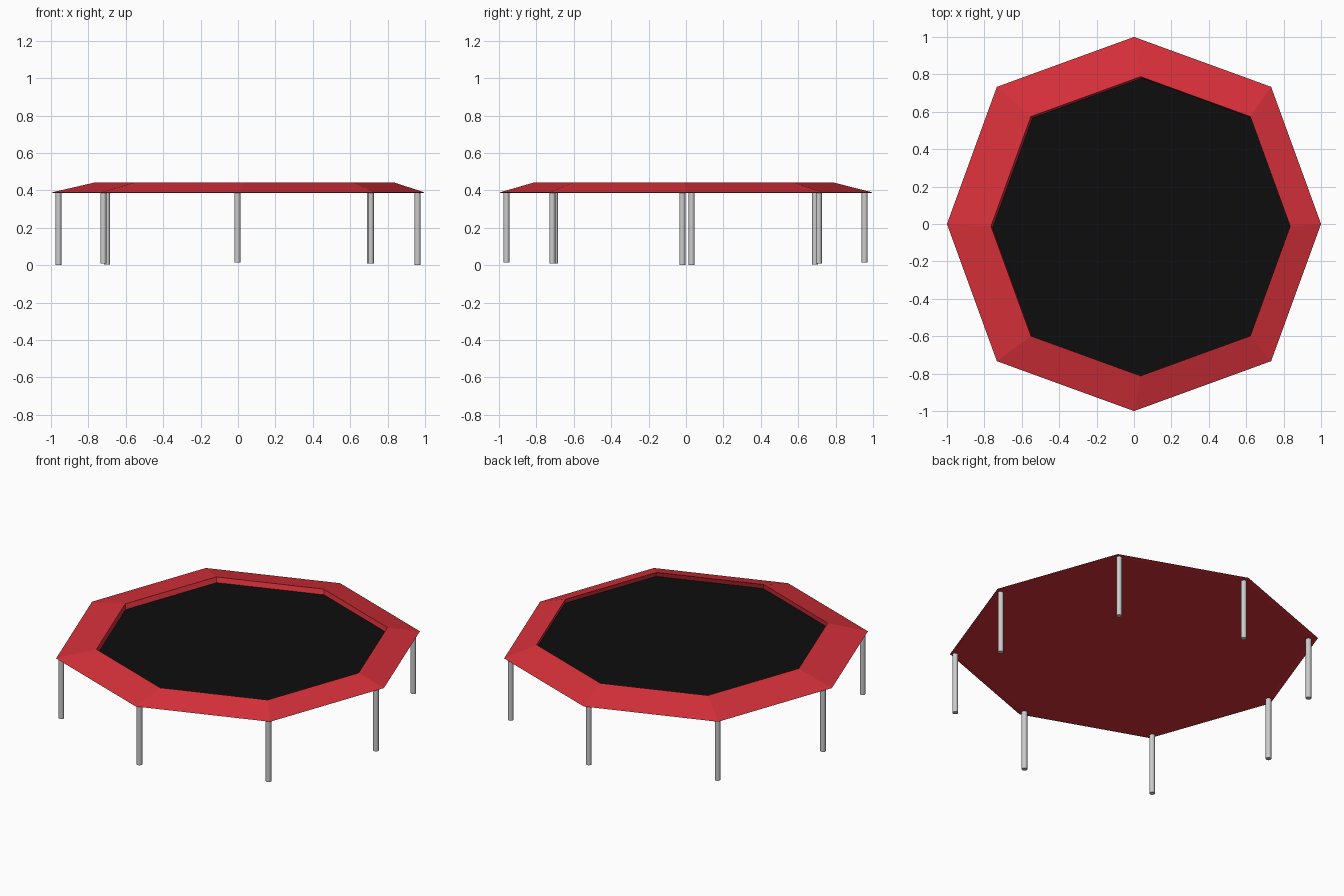
import bpy, bmesh
from math import sin, cos, pi

if "Cube" in bpy.data.objects:
    bpy.data.objects.remove(bpy.data.objects["Cube"])


def material(name, rgb):
    m = bpy.data.materials.new(name)
    m.diffuse_color = (*rgb, 1)
    m.use_nodes = True
    m.node_tree.nodes["Principled BSDF"].inputs["Base Color"].default_value = m.diffuse_color
    return m


def octagon(bm, scale, cx, cy, z):
    # eight corners, with the diagonal ones slightly further out
    out = []
    for i in range(8):
        r = scale * (1.037 if i % 2 else 1.0)
        a = i * pi / 4
        out.append(bm.verts.new((cx + r * cos(a), cy + r * sin(a), z)))
    return out


def bridge(bm, lower, upper):
    for i in range(8):
        j = (i + 1) % 8
        bm.faces.new((lower[i], lower[j], upper[j], upper[i]))


def make_object(name, bm, mat):
    me = bpy.data.meshes.new(name)
    bm.to_mesh(me)
    bm.free()
    me.materials.append(mat)
    ob = bpy.data.objects.new(name, me)
    bpy.context.collection.objects.link(ob)
    return ob


red = material("red", (0.69, 0.03, 0.043))
black = material("black", (0.004, 0.004, 0.004))

# Sloped padded frame: underside, outer edge, rim and recess wall
bm = bmesh.new()
rings = [octagon(bm, *r) for r in (
    (0.97, 0, 0, 0.385),
    (1.0, 0, 0, 0.388),
    (0.80, 0.035, -0.012, 0.442),
    (0.80, 0.044, -0.02, 0.412))]
bm.faces.new(rings[0][::-1])
for a, b in zip(rings, rings[1:]):
    bridge(bm, a, b)
make_object("padded_frame", bm, red)

# Jumping mat on the recess floor
bm = bmesh.new()
bm.faces.new(octagon(bm, 0.80, 0.044, -0.02, 0.412))
make_object("jumping_mat", bm, black)

# Legs under each corner: x, y, foot height
legs = {
    "right": (0.96, -0.02, 0.0),
    "back_right": (0.705, 0.71, 0.008),
    "back": (-0.003, 0.955, 0.015),
    "back_left": (-0.70, 0.69, 0.004),
    "left": (-0.96, 0.03, 0.0),
    "front_left": (-0.72, -0.70, 0.01),
    "front": (-0.003, -0.96, 0.015),
    "front_right": (0.71, -0.715, 0.008),
}
for side, (x, y, z) in legs.items():
    top = 0.389
    bpy.ops.mesh.primitive_cylinder_add(vertices=16, radius=0.016, depth=top - z,
                                        location=(x, y, (top + z) / 2))
    bpy.context.object.name = side + "_leg"
    bpy.ops.object.shade_smooth_by_angle()
